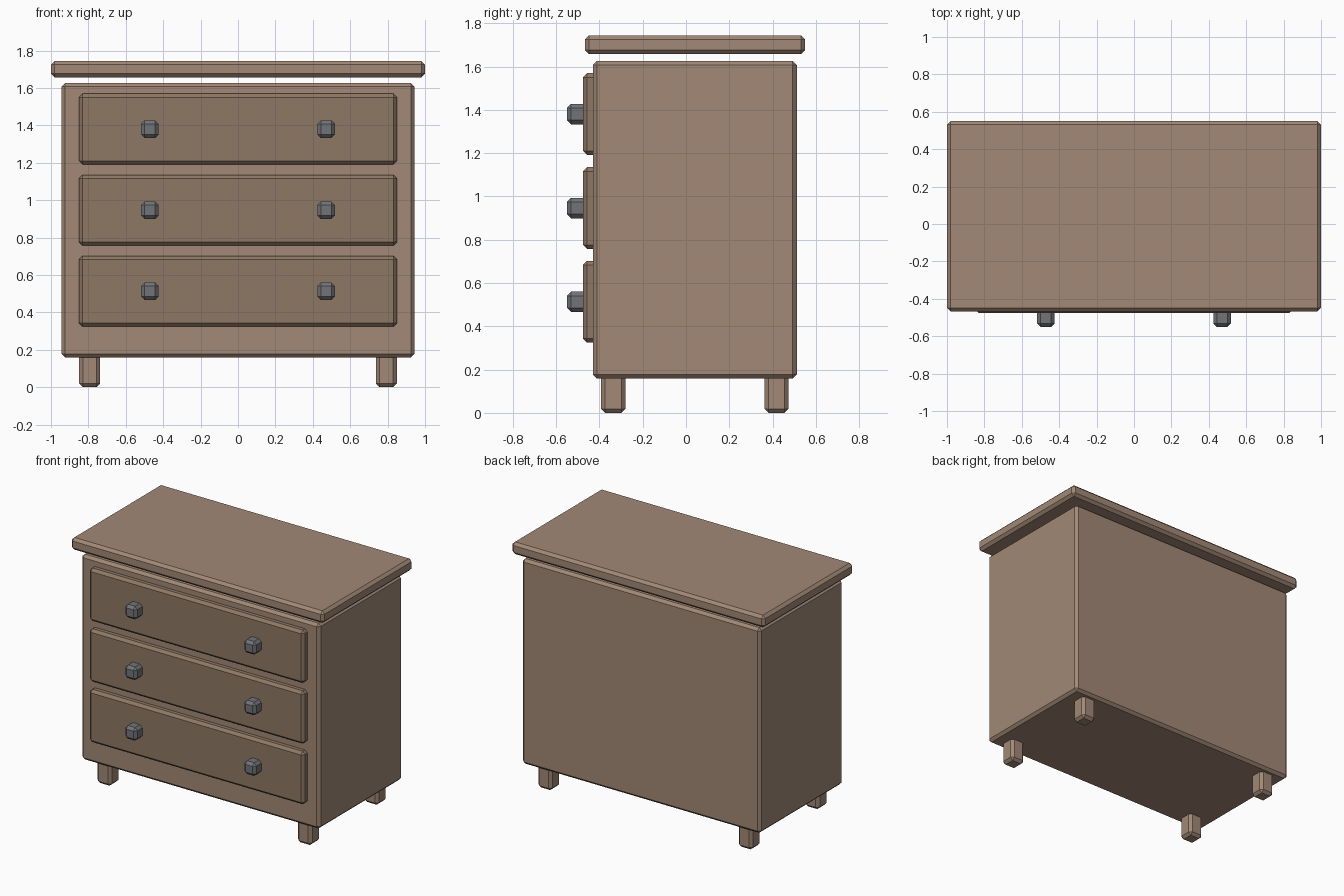
import bpy

if "Cube" in bpy.data.objects:
    bpy.data.objects.remove(bpy.data.objects["Cube"])

BEVEL = 0.019


def material(name, color):
    m = bpy.data.materials.new(name)
    m.diffuse_color = (*color, 1)
    m.use_nodes = True
    m.node_tree.nodes["Principled BSDF"].inputs["Base Color"].default_value = m.diffuse_color
    return m


wood = material("wood", (0.36, 0.25, 0.18))
dark_wood = material("drawer_wood", (0.27, 0.19, 0.13))
metal = material("metal", (0.17, 0.175, 0.19))


def box(name, x, y, z, mat):
    """Chamfered box spanning the given (min, max) ranges."""
    ranges = (x, y, z)
    bpy.ops.mesh.primitive_cube_add(size=1, location=[(a + b) / 2 for a, b in ranges])
    ob = bpy.context.object
    ob.name = name
    ob.scale = [b - a for a, b in ranges]
    bpy.ops.object.transform_apply(location=False, rotation=False, scale=True)
    bev = ob.modifiers.new("chamfer", 'BEVEL')
    bev.width = BEVEL
    bev.segments = 1
    ob.data.materials.append(mat)
    return ob


# Carcass and the separate top board hovering just above it
box("body", (-0.943, 0.943), (-0.43, 0.512), (0.158, 1.626), wood)
box("top_board", (-1, 1), (-0.467, 0.55), (1.657, 1.744), wood)

# Three drawer fronts, each with two square knobs
for i, zc in enumerate((0.513, 0.946, 1.38), 1):
    box(f"drawer_{i}", (-0.85, 0.85), (-0.476, -0.405), (zc - 0.189, zc + 0.189), dark_wood)
    for side, s in (("left", -1), ("right", 1)):
        xc = s * 0.471
        box(f"knob_{i}_{side}", (xc - 0.047, xc + 0.047), (-0.55, -0.456),
            (zc - 0.047, zc + 0.047), metal)

# Four short legs
for end, yc in (("front", -0.336), ("back", 0.418)):
    for side, s in (("left", -1), ("right", 1)):
        xc = s * 0.793
        box(f"{end}_leg_{side}", (xc - 0.056, xc + 0.056), (yc - 0.056, yc + 0.056),
            (0, 0.188), wood)
